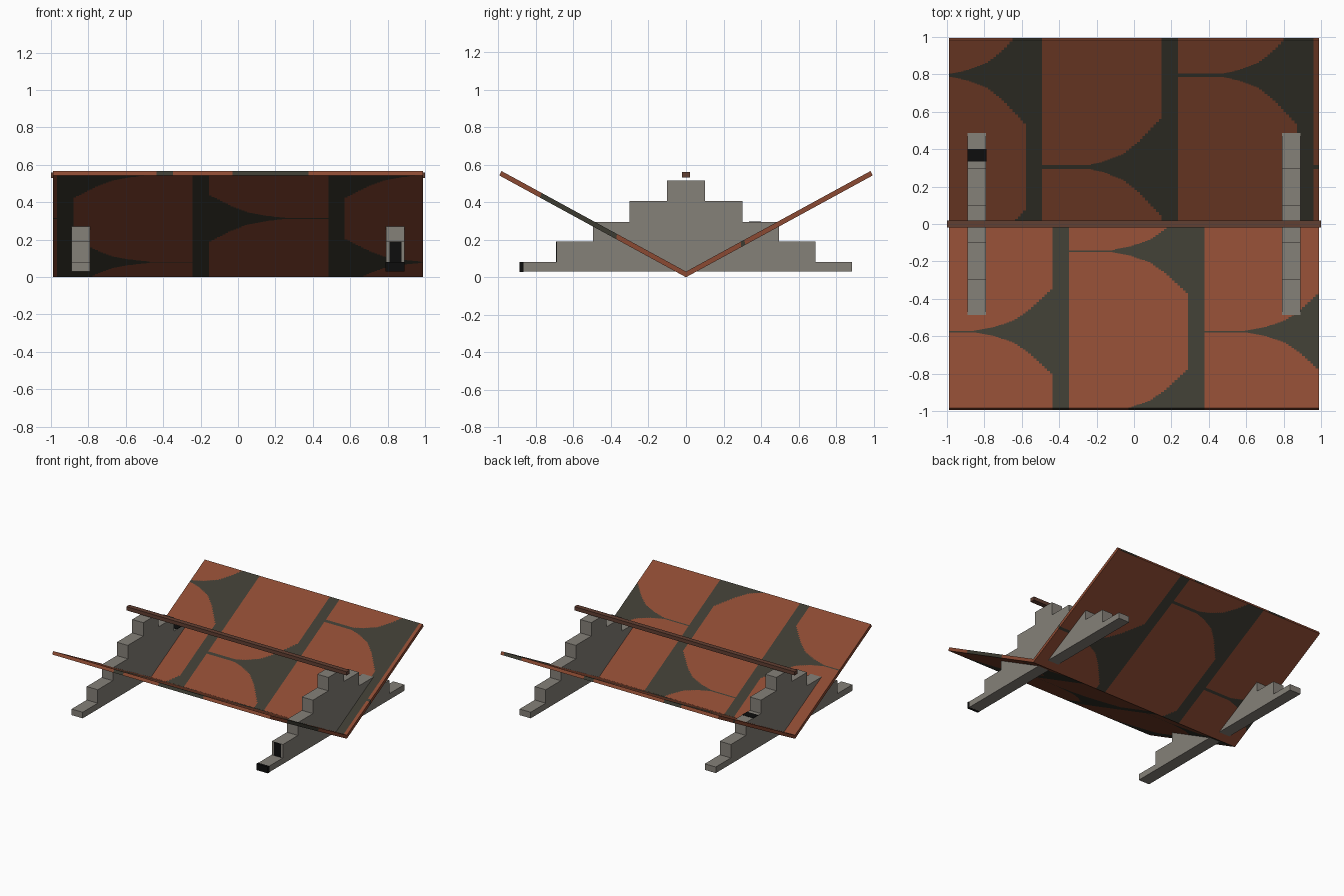
import bpy, bmesh, math

if "Cube" in bpy.data.objects:
    bpy.data.objects.remove(bpy.data.objects["Cube"])


def mat(name, rgb):
    m = bpy.data.materials.new(name)
    m.diffuse_color = (*rgb, 1)
    m.use_nodes = True
    m.node_tree.nodes["Principled BSDF"].inputs["Base Color"].default_value = m.diffuse_color
    return m


RUST = mat("rust tile", (0.26, 0.068, 0.032))
DARK = mat("dark gap", (0.046, 0.044, 0.031))
STONE = mat("grey stone", (0.235, 0.218, 0.19))
WOOD = mat("brown wood", (0.12, 0.05, 0.032))
SOOT = mat("black stain", (0.004, 0.004, 0.004))


def finish(name, bm, mats):
    me = bpy.data.meshes.new(name)
    bm.to_mesh(me)
    bm.free()
    for m in mats:
        me.materials.append(m)
    ob = bpy.data.objects.new(name, me)
    bpy.context.collection.objects.link(ob)
    return ob


def box(name, x0, x1, y0, y1, z0, z1, m):
    bm = bmesh.new()
    bmesh.ops.create_cube(bm, size=1)
    for v in bm.verts:
        v.co = ((x0 + x1) / 2 + v.co.x * (x1 - x0),
                (y0 + y1) / 2 + v.co.y * (y1 - y0),
                (z0 + z1) / 2 + v.co.z * (z1 - z0))
    return finish(name, bm, [m])


# ---- Scale tile pattern: staggered columns with dark bands and spikes ----
PITCH, BAND, STEPS = 0.725, 0.083, 50
SPIKE = [(-0.725, 0), (-0.42, 0.003), (-0.31, 0.025), (-0.205, 0.06),
         (-0.12, 0.12), (0.0, 0.232)]


def half_width(u):
    for (a, p), (b, q) in zip(SPIKE, SPIKE[1:]):
        if u <= b:
            return p + (q - p) * (u - a) / (b - a)
    return SPIKE[-1][1]


def intervals(x, side, lo, hi):
    """Split y range lo..hi at this x into (y0, y1, is_dark) pieces."""
    n = math.floor((x - side["band"]) / PITCH)
    u = x - side["band"] - (n + 1) * PITCH
    if u < -PITCH + BAND:
        return [(lo, hi, 1)]
    h = max(half_width(u) * side["stretch"], side["line"])
    c = side["spike"] + (0 if n % 2 else side["period"] / 2)
    out, y = [], lo
    for k in range(-3, 4):
        a = max(c + k * side["period"] - h, lo)
        b = min(c + k * side["period"] + h, hi)
        if b <= a:
            continue
        if a > y:
            out.append((y, a, 0))
        out.append((a, b, 1))
        y = b
    if y < hi:
        out.append((y, hi, 0))
    return out


def columns(band, x0, x1):
    step = PITCH / STEPS
    k0 = math.floor((x0 - band) / step)
    xs = [x0]
    while xs[-1] < x1 - 1e-6:
        k0 += 1
        x = min(band + k0 * step, x1)
        if x > xs[-1] + 1e-6:
            xs.append(x)
    return list(zip(xs, xs[1:]))


SLOPE, THICK, X0, X1 = 0.545, 0.03, -0.99, 0.988
Y_TOP, Y_LOW = 0.983, 0.995


def low(y):
    return SLOPE * abs(y)


def top(y):
    return SLOPE * abs(y) + THICK


def panel(name, side):
    bm = bmesh.new()

    def quad(pts, out, dark):
        f = bm.faces.new([bm.verts.new(p) for p in pts])
        f.normal_update()
        if f.normal.dot(out) < 0:
            f.normal_flip()
        f.material_index = dark

    s = side["sign"]
    for a, b in columns(side["band"], X0, X1):
        # upper skin and outer rim
        lo, hi = sorted((0, s * Y_TOP))
        pieces = intervals((a + b) / 2, side, lo, hi)
        for p, q, d in pieces:
            quad([(a, p, top(p)), (b, p, top(p)), (b, q, top(q)), (a, q, top(q))],
                 (0, 0, 1), d)
        yt, yl = s * Y_TOP, s * Y_LOW
        d = pieces[-1 if s > 0 else 0][2]
        quad([(a, yt, top(yt)), (b, yt, top(yt)), (b, yl, low(yl)), (a, yl, low(yl))],
             (0, s, 0.5), d)
    # underside carries the same pattern mirrored along x
    c = side["mirror"]
    lo, hi = sorted((0, s * Y_LOW))
    for a, b in columns(c - side["band"], X0, X1):
        for p, q, d in intervals(c - (a + b) / 2, side, lo, hi):
            quad([(a, p, low(p)), (b, p, low(p)), (b, q, low(q)), (a, q, low(q))],
                 (0, 0, -1), d)
    # end edges
    k = Y_TOP / Y_LOW
    for x, nx in ((X0, -1), (X1, 1)):
        for p, q, d in intervals(x - nx * 0.004, side, lo, hi):
            quad([(x, p, low(p)), (x, q, low(q)), (x, q * k, top(q * k)),
                  (x, p * k, top(p * k))], (nx, 0, 0), d)
    return finish(name, bm, [RUST, DARK])


panel("front_roof_panel", dict(sign=-1, band=0.29, spike=-0.145, period=0.86,
                               stretch=1.0, line=0.004, mirror=-0.59))
panel("back_roof_panel", dict(sign=1, band=0.147, spike=0.305, period=0.98,
                              stretch=1.14, line=0.01, mirror=0.52))

# ---- Ridge beam ----
box("ridge_beam", -1, 1, -0.02, 0.02, 0.53, 0.56, WOOD)

# ---- Stepped gables: half width and top height of each step ----
TIERS = [(0.885, 0.08), (0.69, 0.19), (0.495, 0.295), (0.3, 0.405), (0.1, 0.515)]


def gable(name, x0, x1):
    half, z = [], 0.03
    for w, t in TIERS:
        half += [(w, z), (w, t)]
        z = t
    outline = half + [(-y, h) for y, h in reversed(half)]
    bm = bmesh.new()
    f = bm.faces.new([bm.verts.new((x0, y, h)) for y, h in outline])
    ext = bmesh.ops.extrude_face_region(bm, geom=[f])
    for v in ext["geom"]:
        if isinstance(v, bmesh.types.BMVert):
            v.co.x = x1
    bmesh.ops.recalc_face_normals(bm, faces=bm.faces)
    return finish(name, bm, [STONE])


gable("left_stepped_gable", -0.89, -0.79)
gable("right_stepped_gable", 0.79, 0.89)

# ---- Black stains on the stone ----
box("right_foot_stain", 0.789, 0.891, -0.887, -0.865, 0.029, 0.081, SOOT)
box("right_riser_stain", 0.81, 0.875, -0.692, -0.688, 0.08, 0.19, SOOT)
box("left_tread_stain", -0.891, -0.789, 0.335, 0.40, 0.293, 0.297, SOOT)
